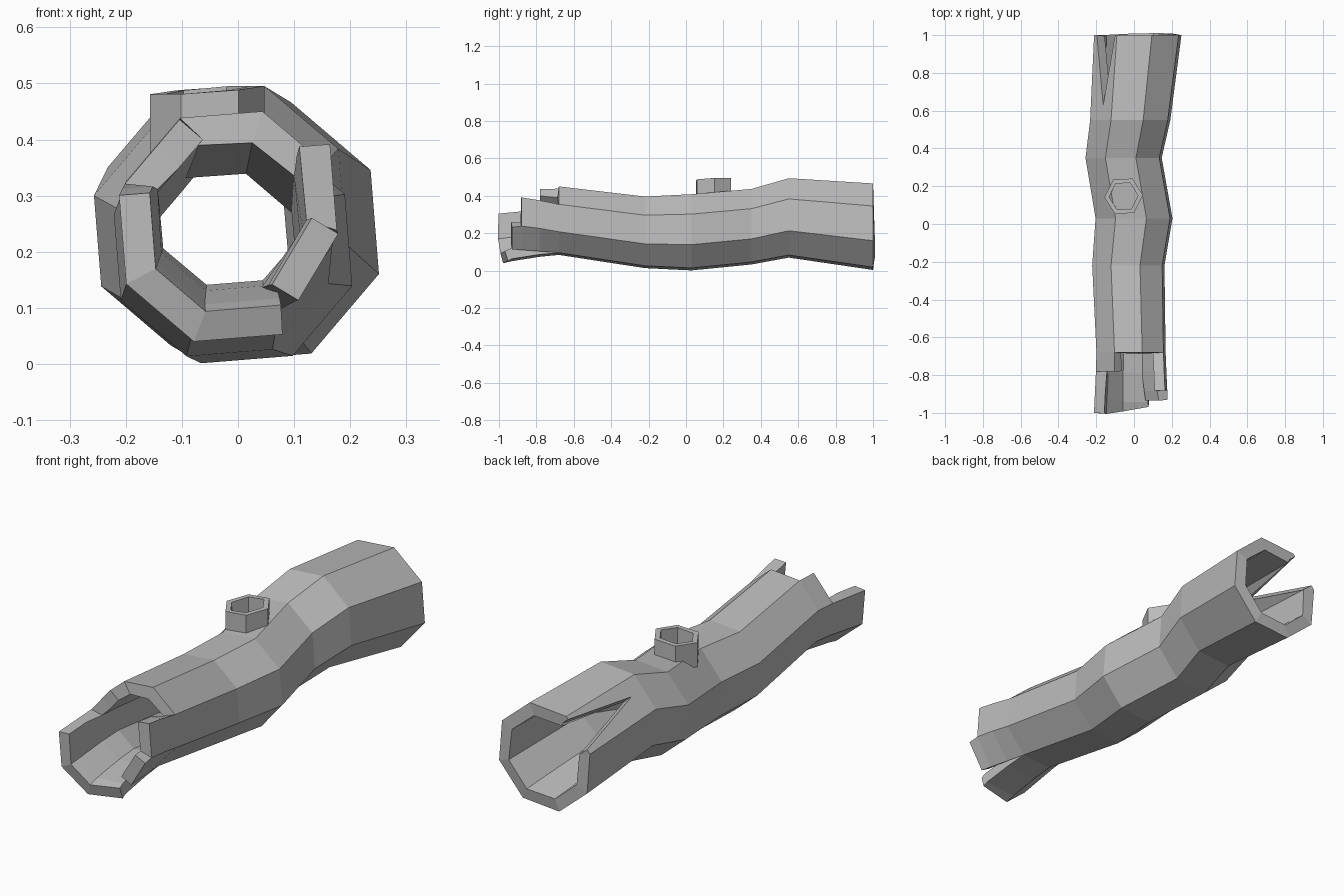
import bpy, bmesh, math

cube = bpy.data.objects.get("Cube")
if cube:
    bpy.data.objects.remove(cube, do_unlink=True)

bark = bpy.data.materials.new("bark_grey")
bark.use_nodes = True
bark.diffuse_color = (0.5, 0.5, 0.5, 1)
bark.node_tree.nodes["Principled BSDF"].inputs["Base Color"].default_value = (0.5, 0.5, 0.5, 1)


def finish(name, bm, thickness):
    """Turn an outer skin into a walled object."""
    bmesh.ops.remove_doubles(bm, verts=bm.verts, dist=0.0005)
    mesh = bpy.data.meshes.new(name)
    bm.to_mesh(mesh)
    bm.free()
    mesh.materials.append(bark)
    obj = bpy.data.objects.new(name, mesh)
    bpy.context.collection.objects.link(obj)
    wall = obj.modifiers.new("wall", "SOLIDIFY")
    wall.thickness = thickness
    wall.offset = -1
    wall.use_even_offset = True


# Trunk centre line: y, centre x, centre z, radius
KEYS = [(-1, -.015, .237, .207), (-.7, -.015, .27, .192), (-.22, -.03, .205, .201),
        (.03, 0, .205, .214), (.35, -.055, .235, .212), (.55, -.02, .282, .223),
        (1, .02, .235, .243)]
STATIONS = [-1, -.93, -.88, -.78, -.68, -.22, .03, .35, .55, .63, 1]
# Where each of the eight sides breaks off at the front
FRONT_END = [-.68, -.68, -.78, -1, -1, -1, -.93, -.88]


def section(y):
    for a, b in zip(KEYS, KEYS[1:]):
        if y <= b[0]:
            t = (y - a[0]) / (b[0] - a[0])
            return [p + (q - p) * t for p, q in zip(a[1:], b[1:])]


def corner(k, y):
    cx, cz, r = section(y)
    ang = math.radians(27.1 + 45 * k)
    lift = .05 * min(1, max(0, (-.68 - y) / .2)) if k % 8 in (0, 7) else 0
    return cx + r * math.cos(ang), cz + r * math.sin(ang) + lift


def skin_point(u, y):
    """Point on the octagon at side position u."""
    k = math.floor(u)
    a, b = corner(k, y), corner(k + 1, y)
    x, z = (p + (q - p) * (u - k) for p, q in zip(a, b))
    if y == -1:  # slanted front break
        y += max(0, x + .21) / 6
    return x, y, z


def columns(y):
    """Side positions, with the two tapered splits opening toward the ends."""
    back = max(0, (y - .63) / .37)
    front = max(0, (-.68 - y) / .32)
    return [0, 1, 2, 2.42 - .34 * back, 2.42 + .46 * back, 3, 4, 5,
            6, 6 + .38 * front, 7, 8]


SIDE_OF_COLUMN = [0, 1, 2, None, 2, 3, 4, 5, None, 6, 7]  # None = split

# Hollow trunk
bm = bmesh.new()
rows = [[bm.verts.new(skin_point(u, y)) for u in columns(y)] for y in STATIONS]
for j in range(len(STATIONS) - 1):
    for c, side in enumerate(SIDE_OF_COLUMN):
        if side is not None and STATIONS[j] >= FRONT_END[side] - .001:
            bm.faces.new((rows[j][c], rows[j + 1][c], rows[j + 1][c + 1], rows[j][c + 1]))
loose = [v for v in bm.verts if not v.link_faces]
bmesh.ops.delete(bm, geom=loose, context="VERTS")
finish("hollow_trunk", bm, .055)

# Short hollow branch stub on top
bm = bmesh.new()
low, high = [], []
for i in range(6):
    a = math.radians(60 * i + 3)
    dx, dy = .102 * math.cos(a), .105 * math.sin(a)
    low.append(bm.verts.new((-.055 + dx, .147 + dy, .37)))
    high.append(bm.verts.new((-.055 + dx, .147 + dy, .488 + .07 * dx + .04 * dy)))
for i in range(6):
    k = (i + 1) % 6
    bm.faces.new((low[i], low[k], high[k], high[i]))
finish("branch_stub", bm, .022)
